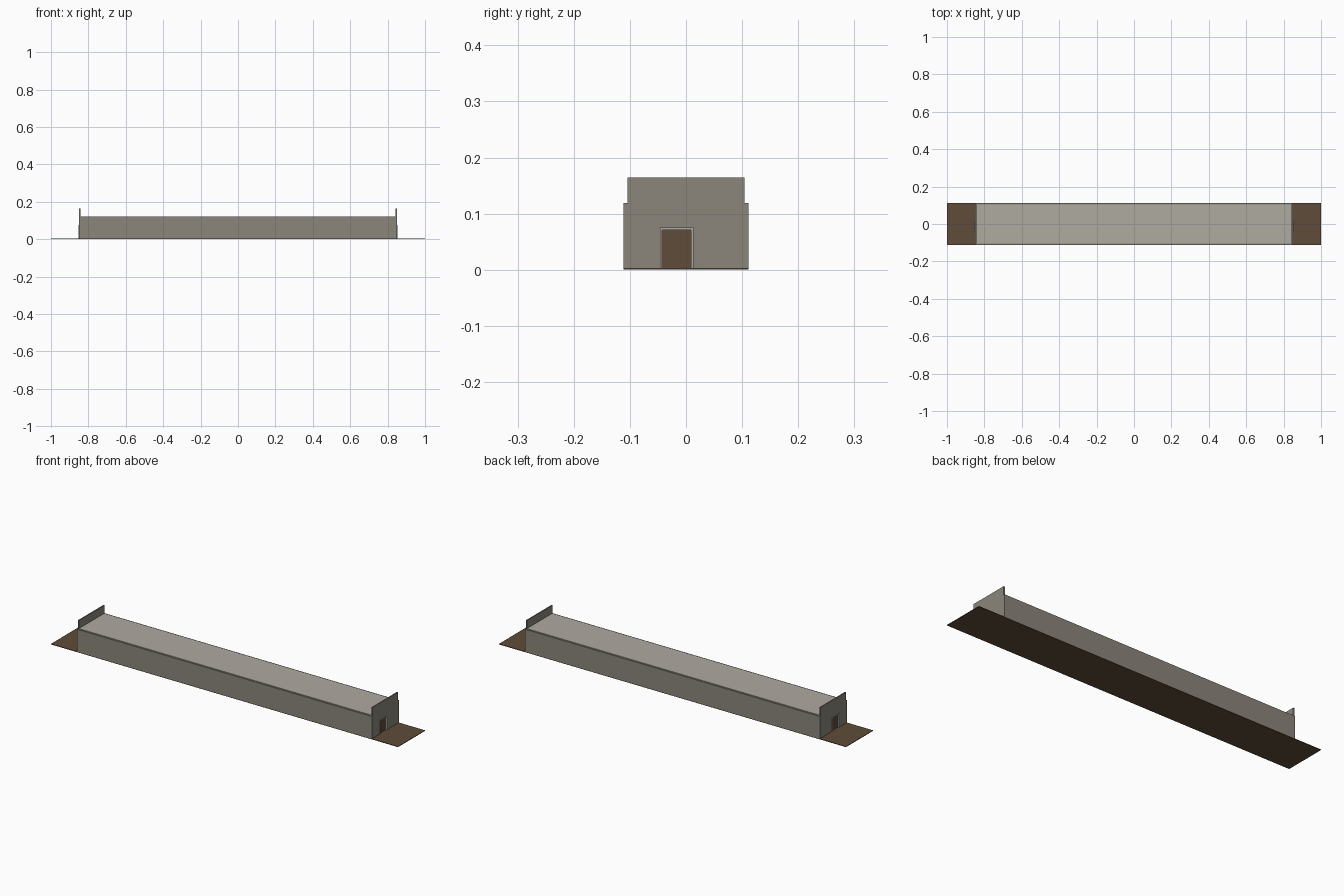
import bpy
import bmesh
from mathutils import Vector

cube = bpy.data.objects.get("Cube")
if cube:
    bpy.data.objects.remove(cube, do_unlink=True)


def make_material(name, rgb):
    mat = bpy.data.materials.new(name)
    mat.use_nodes = True
    color = (*rgb, 1.0)
    mat.diffuse_color = color
    mat.node_tree.nodes["Principled BSDF"].inputs["Base Color"].default_value = color
    return mat


stone = make_material("grey stone", (0.26, 0.24, 0.20))
pale = make_material("pale stone", (0.43, 0.405, 0.355))
earth = make_material("brown earth and wood", (0.115, 0.073, 0.041))


def finish(name, bm, mat):
    bmesh.ops.recalc_face_normals(bm, faces=bm.faces)
    mesh = bpy.data.meshes.new(name)
    bm.to_mesh(mesh)
    bm.free()
    mesh.materials.append(mat)
    obj = bpy.data.objects.new(name, mesh)
    bpy.context.collection.objects.link(obj)
    return obj


def box(name, low, high, mat):
    bm = bmesh.new()
    bmesh.ops.create_cube(bm, size=1)
    low, high = Vector(low), Vector(high)
    for v in bm.verts:
        v.co = (low + high) / 2 + v.co * (high - low)
    return finish(name, bm, mat)


def slab(name, outline, x0, x1, mat):
    """Extrude a (y, z) outline along x."""
    bm = bmesh.new()
    face = bm.faces.new([bm.verts.new((x0, y, z)) for y, z in outline])
    grown = bmesh.ops.extrude_face_region(bm, geom=[face])["geom"]
    for v in grown:
        if isinstance(v, bmesh.types.BMVert):
            v.co.x = x1
    return finish(name, bm, mat)


HALF = 0.111      # half depth of the building
INNER = 0.1045    # half depth of roof and raised gable
END = 0.849       # outer end of the building
BASE = 0.003
EAVE = 0.119
TOP = 0.164
D0, D1, DTOP = -0.0425, 0.009, 0.071   # doorway
RIM = 0.004

# Ground strip
box("ground_strip", (-1, -HALF, 0), (1, HALF, BASE), earth)

# Long walls and roof
for side, name in ((-1, "front_wall"), (1, "back_wall")):
    ys = sorted((side * HALF, side * INNER))
    box(name, (-END, ys[0], BASE), (END, ys[1], EAVE), stone)
box("roof", (-END + 0.006, -INNER, EAVE - 0.006), (END - 0.006, INNER, EAVE + 0.003), pale)

# End walls with doorway, frame and door
wall_outline = [(-INNER, BASE), (D0, BASE), (D0, DTOP), (D1, DTOP), (D1, BASE),
                (INNER, BASE), (INNER, TOP), (-INNER, TOP)]
frame_outline = [(D0 - RIM, BASE), (D0, BASE), (D0, DTOP), (D1, DTOP), (D1, BASE),
                 (D1 + RIM, BASE), (D1 + RIM, DTOP + RIM), (D0 - RIM, DTOP + RIM)]
for side, name in ((1, "left"), (-1, "right")):
    slab(name + "_end_wall", wall_outline, side * (END - 0.006), side * END, stone)
    slab(name + "_door_frame", frame_outline, side * (END - 0.007), side * (END + 0.003), pale)
    xs = sorted((side * (END - 0.008), side * (END - 0.005)))
    box(name + "_door", (xs[0], D0, BASE), (xs[1], D1, DTOP), earth)
